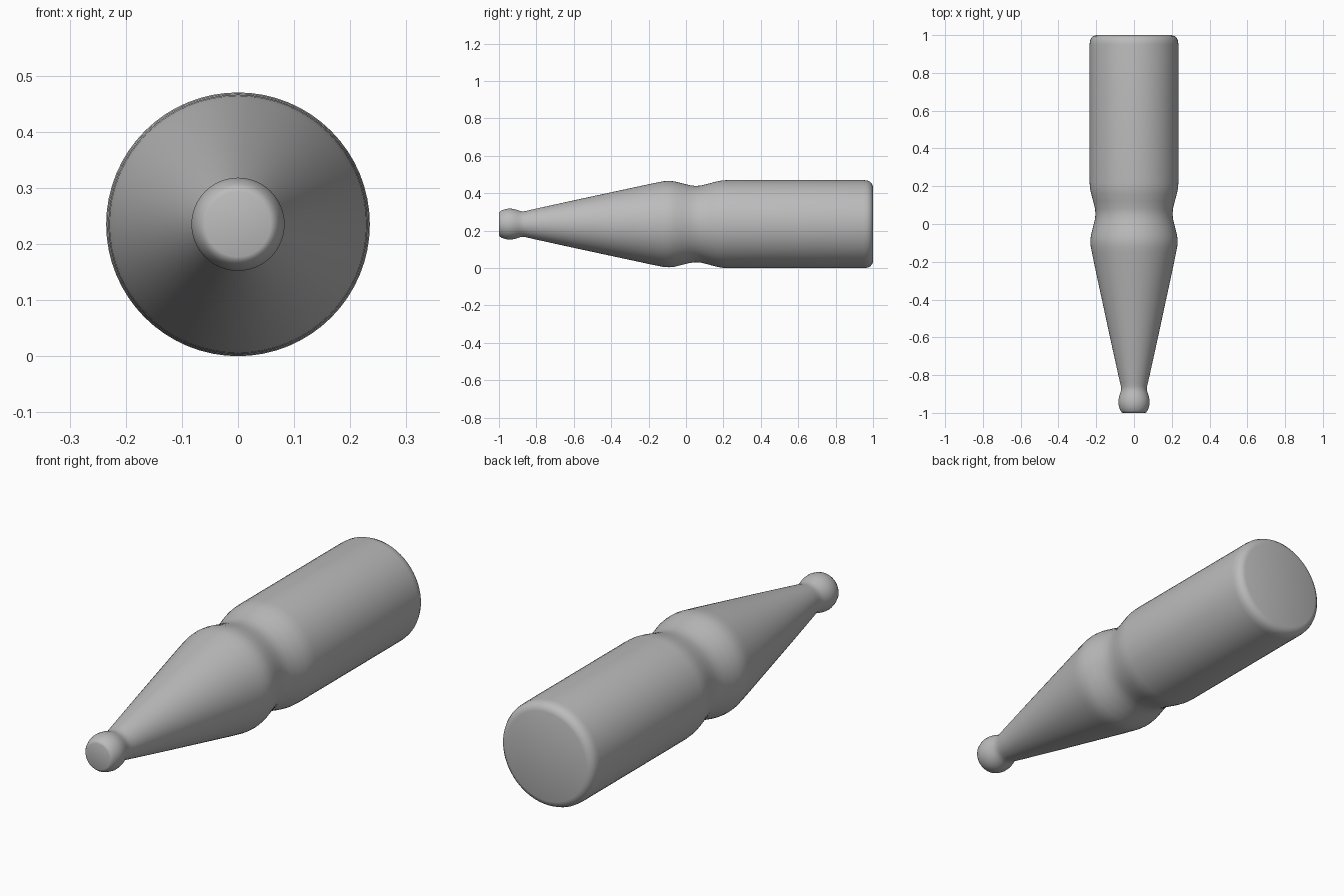
import bpy, bmesh, math

cube = bpy.data.objects.get("Cube")
if cube:
    bpy.data.objects.remove(cube, do_unlink=True)

grey = bpy.data.materials.new("plain_grey")
grey.use_nodes = True
colour = (0.5, 0.5, 0.5, 1.0)
grey.diffuse_color = colour
grey.node_tree.nodes["Principled BSDF"].inputs["Base Color"].default_value = colour

RADIUS = 0.235
SIDES = 64

# Lathe profile from tip to base: (position along y, radius)
PROFILE = [
    # rounded knob at the tip
    (-1.0, 0.058), (-0.997, 0.065), (-0.988, 0.072), (-0.97, 0.079),
    (-0.95, 0.083), (-0.93, 0.082), (-0.91, 0.078), (-0.89, 0.071),
    (-0.875, 0.068), (-0.86, 0.069), (-0.84, 0.074),
    # long taper
    (-0.8, 0.083), (-0.6, 0.127), (-0.4, 0.170), (-0.2, 0.213),
    # shoulder and waist groove
    (-0.15, 0.223), (-0.12, 0.229), (-0.09, 0.231), (-0.06, 0.228),
    (-0.02, 0.218), (0.02, 0.208), (0.05, 0.204), (0.08, 0.206),
    (0.12, 0.216), (0.16, 0.227), (0.19, 0.233), (0.22, RADIUS),
    # straight barrel with rounded end
    (0.95, RADIUS), (0.97, 0.233), (0.985, 0.226), (0.995, 0.215), (1.0, 0.2),
]


def lathe(name, profile):
    bm = bmesh.new()
    rings = []
    for y, r in profile:
        ring = []
        for i in range(SIDES):
            a = 2 * math.pi * i / SIDES
            ring.append(bm.verts.new((r * math.cos(a), y, RADIUS + r * math.sin(a))))
        rings.append(ring)
    for a, b in zip(rings, rings[1:]):
        for i in range(SIDES):
            j = (i + 1) % SIDES
            bm.faces.new((a[i], a[j], b[j], b[i]))
    # flat end caps
    bm.faces.new(rings[0])
    bm.faces.new(rings[-1])
    bmesh.ops.recalc_face_normals(bm, faces=bm.faces)
    mesh = bpy.data.meshes.new(name)
    bm.to_mesh(mesh)
    bm.free()
    mesh.materials.append(grey)
    obj = bpy.data.objects.new(name, mesh)
    bpy.context.collection.objects.link(obj)
    return obj


body = lathe("turned_pin_body", PROFILE)
bpy.ops.object.select_all(action="DESELECT")
body.select_set(True)
bpy.context.view_layer.objects.active = body
bpy.ops.object.shade_smooth_by_angle(angle=math.radians(35))
